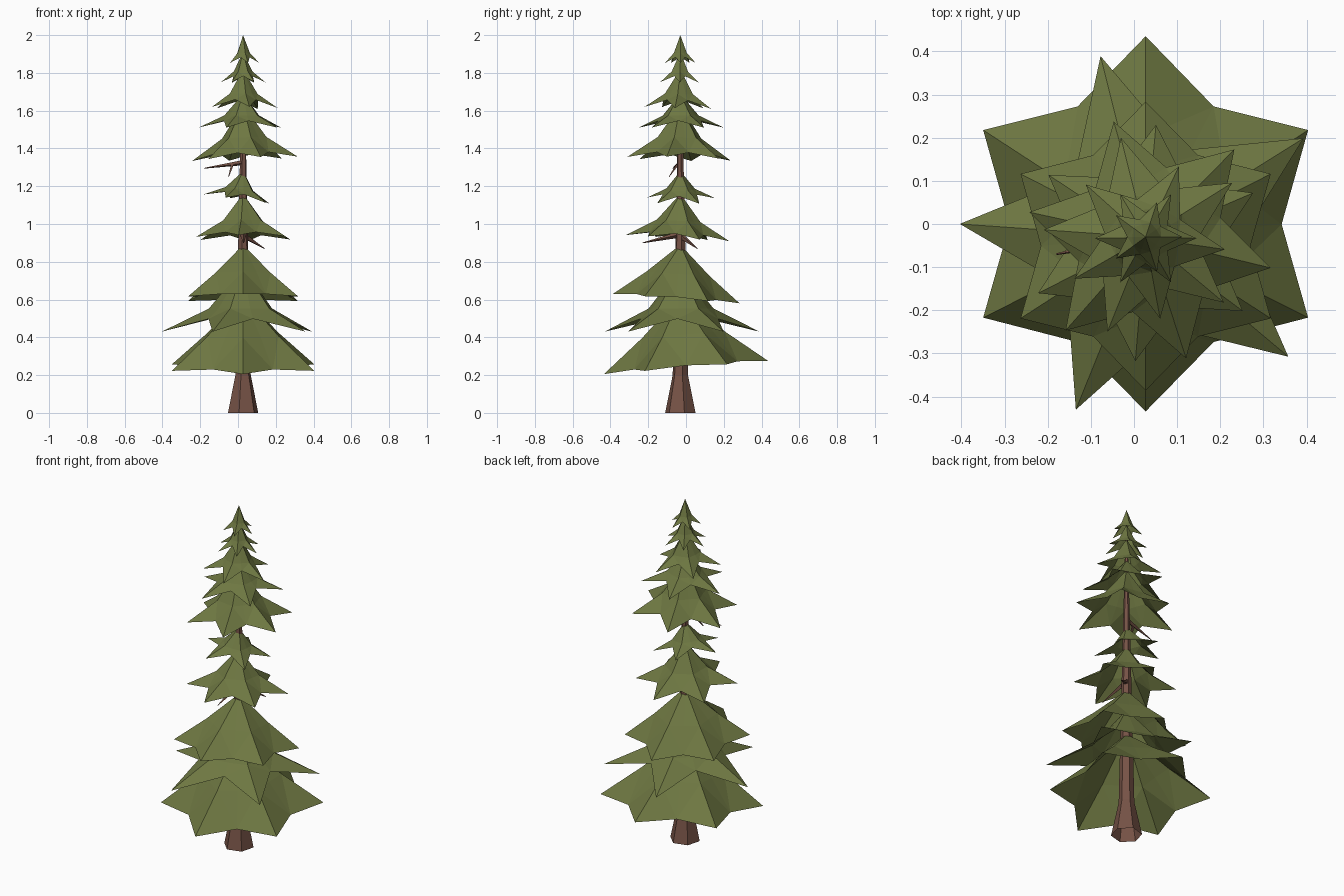
import bpy, bmesh, math
from mathutils import Vector

if "Cube" in bpy.data.objects:
    bpy.data.objects.remove(bpy.data.objects["Cube"])

CX, CY = 0.027, -0.03  # trunk axis


def material(name, col):
    m = bpy.data.materials.new(name)
    m.diffuse_color = (*col, 1)
    m.use_nodes = True
    m.node_tree.nodes["Principled BSDF"].inputs["Base Color"].default_value = m.diffuse_color
    return m


GREEN = material("needle green", (0.155, 0.185, 0.054))
BROWN = material("bark brown", (0.18, 0.085, 0.061))


def finish(name, bm, mat):
    me = bpy.data.meshes.new(name)
    bm.to_mesh(me)
    bm.free()
    me.materials.append(mat)
    ob = bpy.data.objects.new(name, me)
    bpy.context.collection.objects.link(ob)
    return ob


def tube(name, rings, sides, mat, rot=0.0):
    """Faceted tapered tube, open at the start, through (point, radius) rings."""
    bm = bmesh.new()
    axis = (Vector(rings[-1][0]) - Vector(rings[0][0])).normalized()
    q = Vector((0, 0, 1)).rotation_difference(axis)
    loops = []
    for p, r in rings:
        loops.append([bm.verts.new(Vector(p) + q @ Vector((
            r * math.cos(rot + math.tau * i / sides),
            r * math.sin(rot + math.tau * i / sides), 0))) for i in range(sides)])
    for a, b in zip(loops, loops[1:]):
        for i in range(sides):
            j = (i + 1) % sides
            bm.faces.new((a[i], a[j], b[j], b[i]))
    bm.faces.new(loops[-1])
    return finish(name, bm, mat)


def tier(name, n, ang, r, z_tip, z_top, tilt, notch, lift, mid, mid_h):
    """Star-edged cone of needles, leaning about its top point."""
    bm = bmesh.new()
    h = z_top - z_tip

    def vert(rad, a, z):
        x, y = rad * math.cos(a), rad * math.sin(a)
        d = z_top - z
        return bm.verts.new((CX + x + tilt[0] * d, CY + y + tilt[1] * d,
                             z + tilt[0] * x + tilt[1] * y))
    top = vert(0, 0, z_top)
    inner, outer = [], []
    for i in range(2 * n):
        a = math.radians(ang) + math.pi * i / n
        odd = i % 2
        inner.append(vert(r * mid * (0.85 if odd else 1), a, z_tip + h * mid_h))
        outer.append(vert(r * (notch if odd else 1), a, z_tip + (lift * h if odd else 0)))
    for i in range(2 * n):
        j = (i + 1) % (2 * n)
        bm.faces.new((top, inner[i], inner[j]))
        # keep the crease straight down each ridge and valley
        if i % 2:
            bm.faces.new((inner[i], outer[i], inner[j]))
            bm.faces.new((outer[i], outer[j], inner[j]))
        else:
            bm.faces.new((inner[i], outer[i], outer[j]))
            bm.faces.new((inner[i], outer[j], inner[j]))
    return finish(name, bm, GREEN)


BROAD = (0.725, 0.03, 0.5, 0.46)   # full skirts
SPIKY = (0.5, 0.2, 0.42, 0.36)     # deep-notched skirts
MEDIUM = (0.6, 0.1, 0.42, 0.39)

# needle tiers: points, angle, radius, tip z, top z, lean, style
TIERS = [
    (6, 30, 0.435, 0.24, 0.62, (0, 0.08), BROAD),
    (5, 32, 0.432, 0.43, 0.77, (0, 0), SPIKY),
    (6, 30, 0.335, 0.605, 0.89, (0, -0.075), BROAD),
    (6, 25, 0.275, 0.925, 1.16, (0, -0.06), MEDIUM),
    (5, 32, 0.19, 1.13, 1.28, (-0.14, 0), SPIKY),
    (6, -13, 0.287, 1.345, 1.63, (0.035, -0.025), MEDIUM),
    (5, 32, 0.237, 1.51, 1.69, (0, 0), SPIKY),
    (5, 65, 0.187, 1.615, 1.82, (-0.01, -0.03), SPIKY),
    (6, 0, 0.118, 1.75, 1.91, (0, -0.02), SPIKY),
    (5, 0, 0.085, 1.853, 2.0, (0, 0), SPIKY),
]
for k, (n, ang, r, z0, z1, tilt, style) in enumerate(TIERS):
    tier(f"needle_tier_{k + 1}", n, ang, r, z0, z1, tilt, *style)

# trunk with flared foot
tube("trunk", [((CX, CY, z), r) for z, r in
               ((0, 0.083), (0.2, 0.042), (0.9, 0.027), (1.4, 0.016), (1.9, 0.005))],
     6, BROWN, math.radians(15))

# bare dead branches
BRANCHES = [
    ((CX, CY, 1.325), (-0.18, -0.07, 1.295), 0.014),
    ((-0.03, -0.045, 1.315), (-0.05, -0.09, 1.25), 0.009),
    ((CX, CY, 0.94), (0.14, 0.06, 0.87), 0.017),
    ((CX, CY, 0.945), (0.03, -0.23, 0.90), 0.017),
]
for k, (a, b, r) in enumerate(BRANCHES):
    tube(f"bare_branch_{k + 1}", [(a, r), (b, 0.002)], 4, BROWN)
